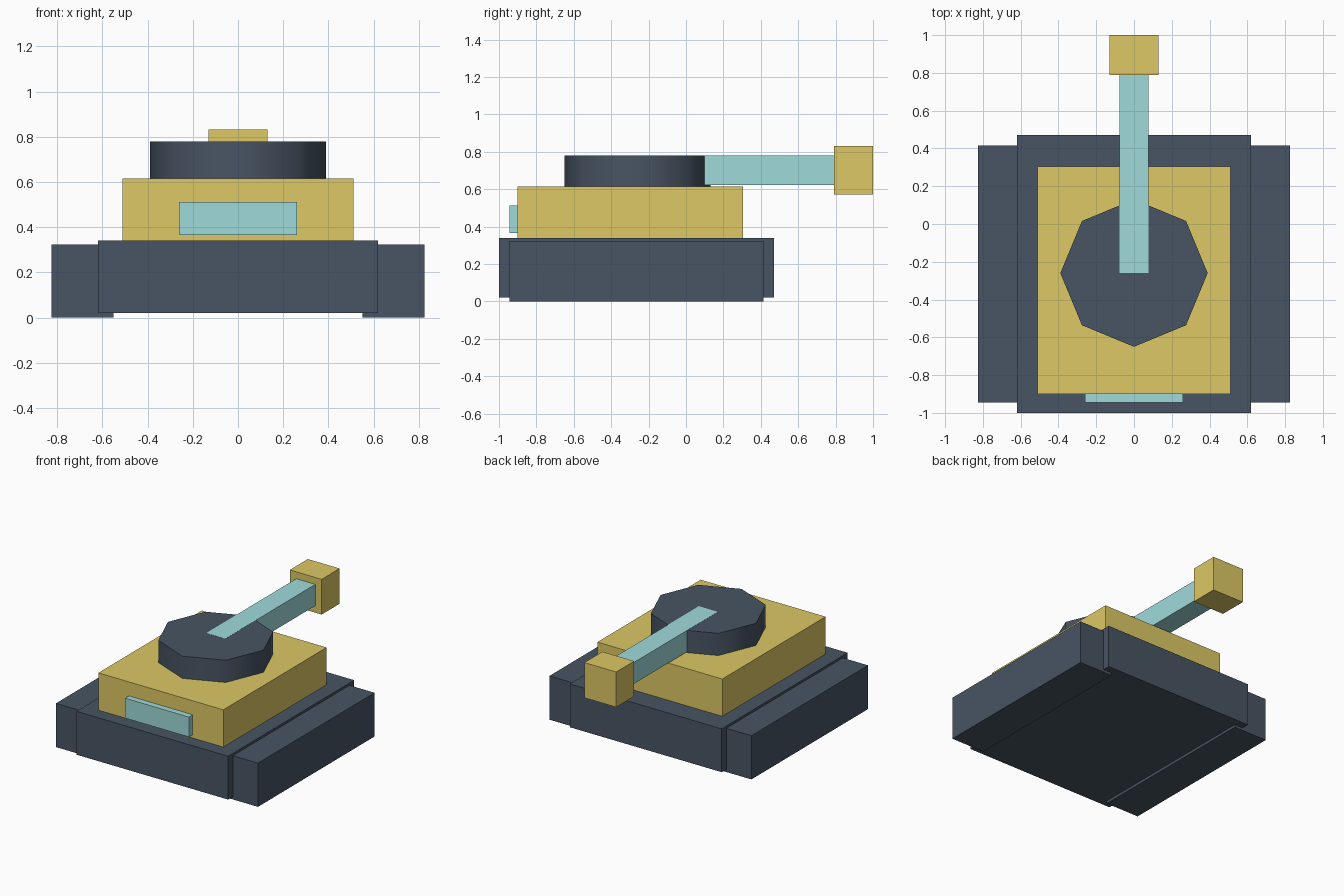
import bpy
from math import radians

if "Cube" in bpy.data.objects:
    bpy.data.objects.remove(bpy.data.objects["Cube"])


def material(name, rgb):
    m = bpy.data.materials.new(name)
    m.diffuse_color = (*rgb, 1)
    m.use_nodes = True
    m.node_tree.nodes["Principled BSDF"].inputs["Base Color"].default_value = m.diffuse_color
    return m


slate = material("slate", (0.065, 0.09, 0.125))
yellow = material("yellow", (0.72, 0.58, 0.13))
cyan = material("cyan", (0.35, 0.70, 0.70))


def box(name, x, y, z, mat):
    """Box from (min, max) ranges on each axis."""
    ranges = (x, y, z)
    bpy.ops.mesh.primitive_cube_add(size=1, location=[(a + b) / 2 for a, b in ranges])
    o = bpy.context.object
    o.name = name
    o.scale = [b - a for a, b in ranges]
    bpy.ops.object.transform_apply(location=False, rotation=False, scale=True)
    o.data.materials.append(mat)
    return o


# Hull and the two tracks
box("hull", (-0.62, 0.62), (-1.0, 0.47), (0.02, 0.34), slate)
for side, s in (("left", -1), ("right", 1)):
    box(f"{side}_track", sorted((s * 0.55, s * 0.825)), (-0.945, 0.415), (0, 0.323), slate)

# Upper body with its front panel
box("upper_body", (-0.51, 0.51), (-0.9, 0.305), (0.34, 0.615), yellow)
box("front_panel", (-0.26, 0.26), (-0.945, -0.9), (0.365, 0.512), cyan)

# Eight-sided turret, corners on the axes
turret_y = -0.26
bpy.ops.mesh.primitive_cylinder_add(vertices=8, radius=0.39, depth=0.165,
                                    location=(0, turret_y, 0.6965))
turret = bpy.context.object
turret.name = "turret"
turret.data.materials.append(slate)
bpy.ops.object.shade_smooth_by_angle(angle=radians(50))

# Barrel from the turret centre, and its end block
box("barrel", (-0.078, 0.078), (turret_y, 0.79), (0.622, 0.78), cyan)
box("muzzle", (-0.13, 0.13), (0.79, 1.0), (0.571, 0.831), yellow)
